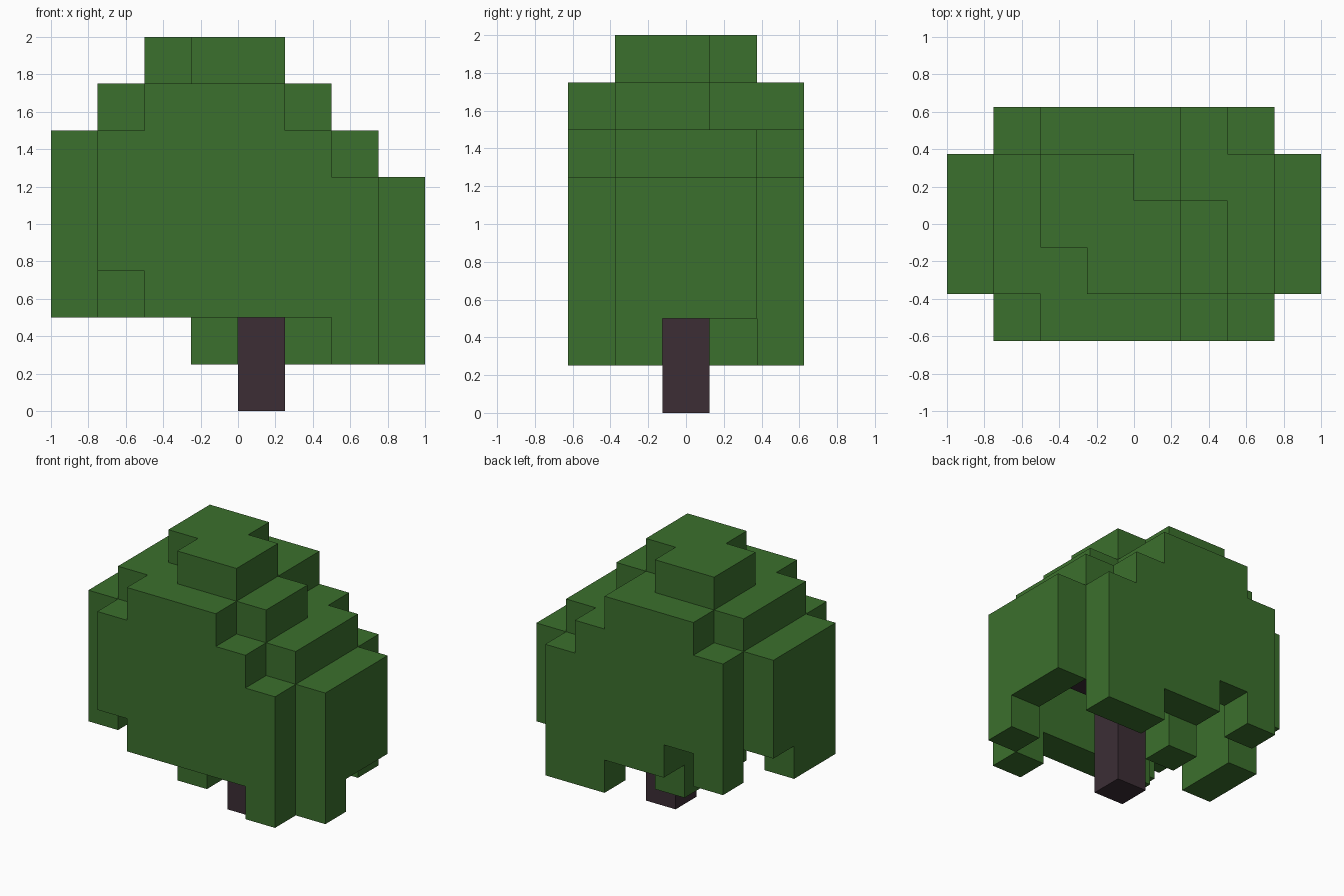
import bpy, bmesh
from mathutils import Vector

cube = bpy.data.objects.get("Cube")
if cube:
    bpy.data.objects.remove(cube, do_unlink=True)

S = 0.25                        # block size
ORIGIN = Vector((-1, -0.625, 0))
SIDES = [Vector(d) for d in ((1, 0, 0), (-1, 0, 0), (0, 1, 0), (0, -1, 0), (0, 0, 1), (0, 0, -1))]


def material(name, color):
    m = bpy.data.materials.new(name)
    m.use_nodes = True
    m.diffuse_color = color
    m.node_tree.nodes["Principled BSDF"].inputs["Base Color"].default_value = color
    return m


def layer(level, rows):
    """Blocks of one level: first and last column for each row, front to back."""
    return {(x, y, level) for y, (a, b) in rows.items() for x in range(a, b + 1)}


def neighbour(cell, d):
    return tuple(int(c + o) for c, o in zip(cell, d))


def build_blocks(name, cells, occupied, mat):
    """Join blocks into one mesh, keeping only faces that touch empty space."""
    bm = bmesh.new()
    for cell in sorted(cells):
        centre = ORIGIN + (Vector(cell) + Vector((0.5, 0.5, 0.5))) * S
        for d in SIDES:
            if neighbour(cell, d) in occupied:
                continue
            u = Vector((d.y, d.z, d.x))
            v = d.cross(u)
            corners = (u + v, v - u, -u - v, u - v)
            bm.faces.new([bm.verts.new(centre + (d + c) * S / 2) for c in corners])
    bmesh.ops.remove_doubles(bm, verts=bm.verts, dist=0.001)
    mesh = bpy.data.meshes.new(name)
    bm.to_mesh(mesh)
    bm.free()
    mesh.materials.append(mat)
    obj = bpy.data.objects.new(name, mesh)
    bpy.context.collection.objects.link(obj)


# Stepped crown, level by level
crown = set()
for level in (2, 3, 4):
    crown |= layer(level, {0: (1, 6), 1: (0, 7), 2: (0, 7), 3: (0, 7), 4: (1, 6)})
crown |= layer(5, {0: (1, 5), 1: (0, 6), 2: (0, 6), 3: (0, 6), 4: (1, 5)})
crown |= layer(6, {0: (2, 4), 1: (1, 5), 2: (1, 5), 3: (1, 4), 4: (2, 4)})
crown |= layer(7, {1: (3, 4), 2: (2, 4), 3: (2, 3)})

# Hollow it out from below, leaving a shell one block thick
crown -= {c for c in crown if all(neighbour(c, d) in crown for d in SIDES[:5])}

# Notches in the lower rim, and leaves hanging below it
crown -= {(1, 0, 2), (2, 4, 2), (0, 3, 2)}
crown |= {(x, y, 1) for x, y in ((6, 0), (7, 1), (3, 1), (3, 3), (5, 4), (6, 4))}
crown |= {(3, 1, 2), (3, 3, 2)}

# Trunk with one inner branch
trunk = {(4, 2, z) for z in range(7)} | {(5, 2, 3)}

occupied = crown | trunk
build_blocks("crown", crown, occupied, material("leaf green", (0.044, 0.162, 0.026, 1)))
build_blocks("trunk", trunk, occupied, material("bark brown", (0.045, 0.027, 0.036, 1)))
